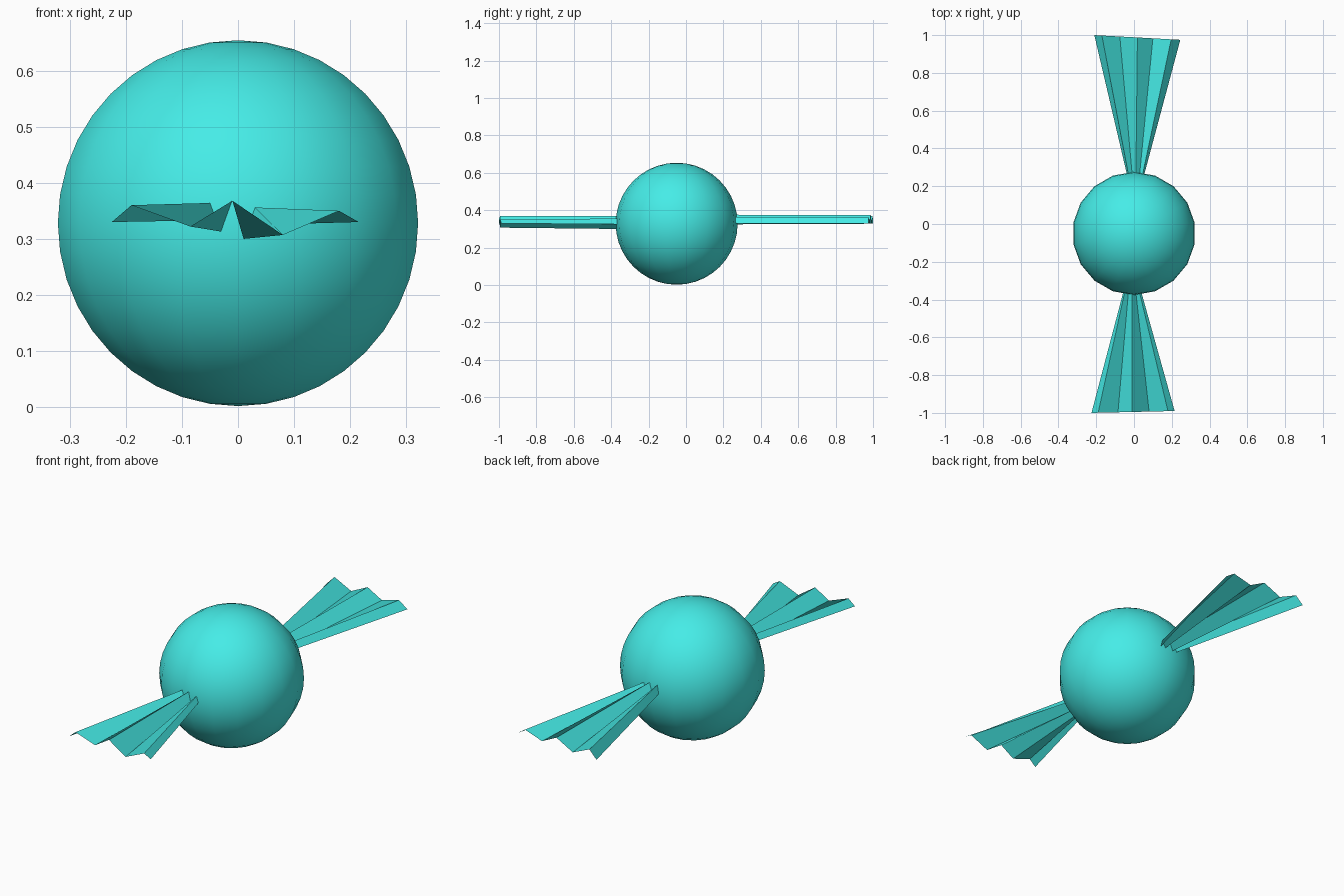
import bpy, math

if "Cube" in bpy.data.objects:
    bpy.data.objects.remove(bpy.data.objects["Cube"])

teal = bpy.data.materials.new("teal")
teal.diffuse_color = (0.06, 0.84, 0.80, 1)
teal.use_nodes = True
teal.node_tree.nodes["Principled BSDF"].inputs["Base Color"].default_value = teal.diffuse_color

# Round sweet in the middle
bpy.ops.mesh.primitive_uv_sphere_add(segments=18, ring_count=20, radius=0.326,
                                     location=(0, -0.05, 0.328))
ball = bpy.context.object
ball.name = "sweet"
ball.data.materials.append(teal)
bpy.ops.object.shade_smooth()


def pleated_fan(name, inner, outer, y_in, y_out):
    """Sheet folded between two zigzag (x, z) profiles; y_out = y at both ends."""
    n = len(outer)
    x0, x1 = outer[0][0], outer[-1][0]
    verts = [(x, y_in, z) for x, z in inner]
    for x, z in outer:
        t = (x - x0) / (x1 - x0)
        verts.append((x, y_out[0] + (y_out[1] - y_out[0]) * t, z))
    faces = []
    for i in range(n - 1):
        f = (i, i + 1, n + i + 1, n + i)
        faces.append(f if y_in < y_out[0] else f[::-1])   # normals up
    mesh = bpy.data.meshes.new(name)
    mesh.from_pydata(verts, [], faces)
    mesh.materials.append(teal)
    obj = bpy.data.objects.new(name, mesh)
    bpy.context.collection.objects.link(obj)


# Twisted wrapper ends
pleated_fan("front_wrapper_end",
            [(-0.058, 0.333), (-0.05, 0.364), (-0.03, 0.313), (-0.01, 0.368),
             (0.01, 0.30), (0.03, 0.356), (0.04, 0.325)],
            [(-0.225, 0.33), (-0.19, 0.36), (-0.085, 0.322), (-0.01, 0.368),
             (0.08, 0.307), (0.18, 0.35), (0.215, 0.33)],
            -0.365, (-1.0, -0.99))
pleated_fan("back_wrapper_end",
            [(-0.038, 0.33), (-0.03, 0.372), (-0.01, 0.325), (0.01, 0.376),
             (0.03, 0.328), (0.046, 0.365), (0.055, 0.33)],
            [(-0.21, 0.33), (-0.17, 0.37), (-0.075, 0.328), (0.018, 0.374),
             (0.10, 0.333), (0.197, 0.362), (0.245, 0.33)],
            0.265, (1.0, 0.975))

# Normals reversed check: flip any sheet that faces down
for o in bpy.data.objects:
    if "wrapper" in o.name and sum(p.normal.z for p in o.data.polygons) < 0:
        o.data.flip_normals()
